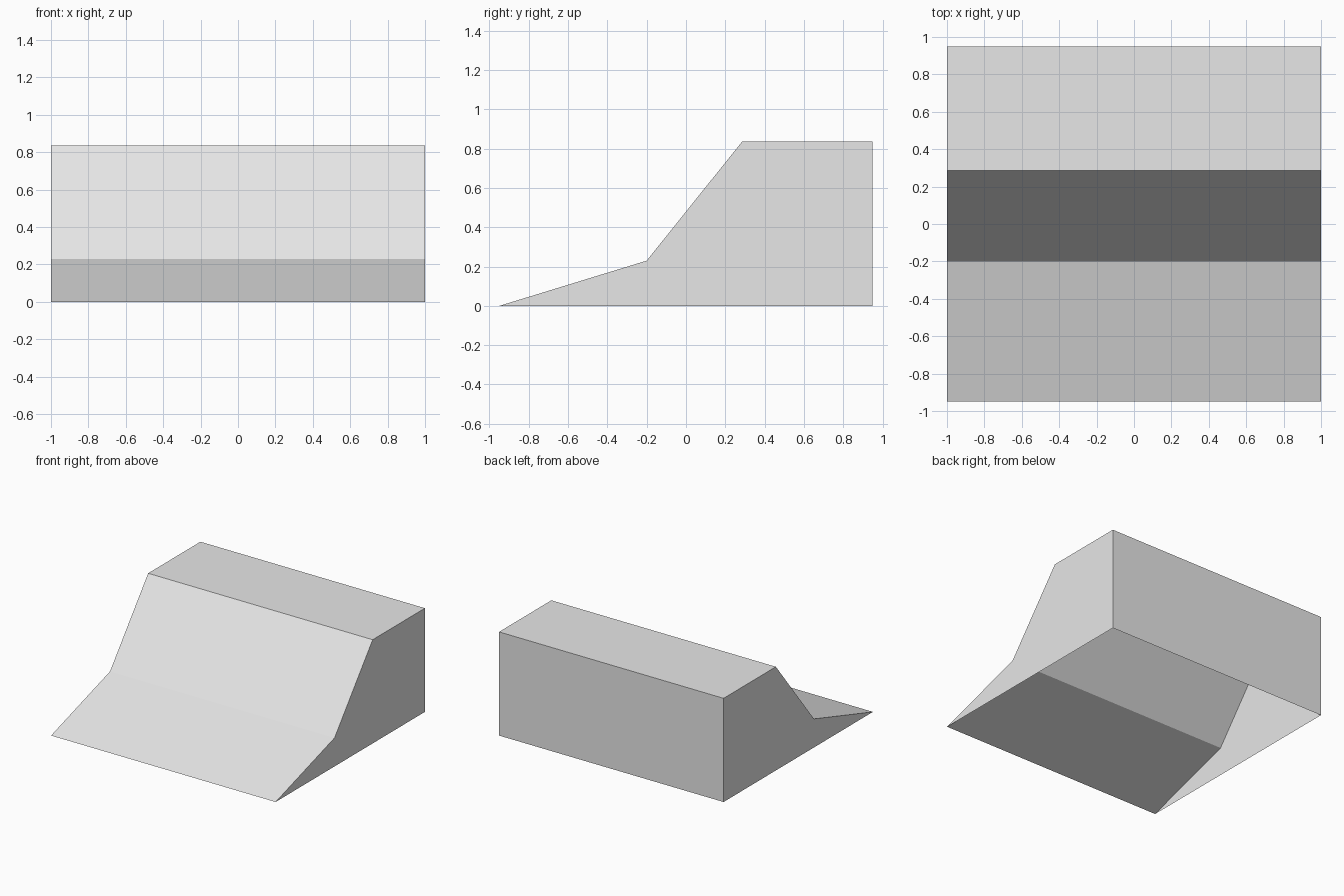
import bpy
import bmesh

default_cube = bpy.data.objects.get("Cube")
if default_cube:
    bpy.data.objects.remove(default_cube, do_unlink=True)

# Plain grey material
grey = bpy.data.materials.new("light_grey")
grey.use_nodes = True
colour = (0.8, 0.8, 0.8, 1)
grey.diffuse_color = colour
grey.node_tree.nodes["Principled BSDF"].inputs["Base Color"].default_value = colour

# Side profile as (y, z): shallow ramp, steep ramp, flat deck, back wall
profile = [(-0.95, 0), (-0.2, 0.23), (0.285, 0.835), (0.95, 0.835), (0.95, 0)]
half_width = 1

bm = bmesh.new()
right, left = [[bm.verts.new((x, y, z)) for y, z in profile]
               for x in (-half_width, half_width)]

# Side walls
bm.faces.new(right)
bm.faces.new(left[::-1])

# Ramps, deck and back wall; the underside stays open
for i in range(len(profile) - 1):
    bm.faces.new((right[i], left[i], left[i + 1], right[i + 1]))

# Point every face outwards
bmesh.ops.recalc_face_normals(bm, faces=bm.faces[:])
deck = max(bm.faces, key=lambda f: f.calc_center_median().z)
if deck.normal.z < 0:
    bmesh.ops.reverse_faces(bm, faces=bm.faces[:])

mesh = bpy.data.meshes.new("ramp_block")
bm.to_mesh(mesh)
bm.free()
mesh.materials.append(grey)
bpy.context.collection.objects.link(bpy.data.objects.new("ramp_block", mesh))
